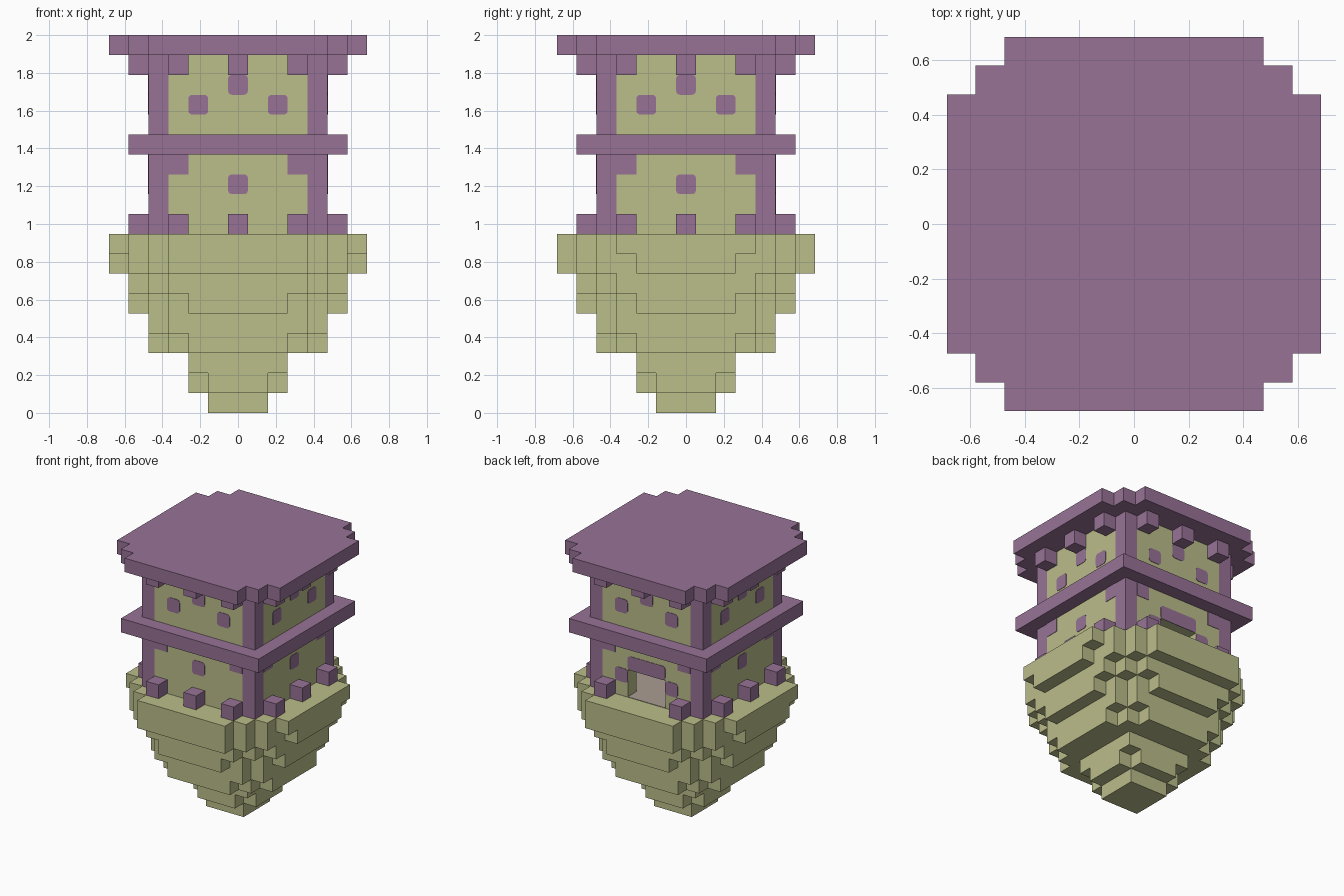
import bpy
import bmesh
from mathutils import Matrix, Vector

U = 2 / 19  # one block

if "Cube" in bpy.data.objects:
    bpy.data.objects.remove(bpy.data.objects["Cube"], do_unlink=True)


def material(name, rgb):
    m = bpy.data.materials.new(name)
    m.use_nodes = True
    m.diffuse_color = (*rgb, 1)
    m.node_tree.nodes["Principled BSDF"].inputs["Base Color"].default_value = (*rgb, 1)
    return m


PURPLE = material("purple", (0.31, 0.171, 0.305))
SAND = material("pale_sand", (0.497, 0.509, 0.254))
FLOOR = material("dusty_mauve", (0.40, 0.34, 0.29))


def finish(name, bm, mat):
    bmesh.ops.recalc_face_normals(bm, faces=bm.faces)
    bmesh.ops.scale(bm, vec=(U, U, U), verts=bm.verts)
    mesh = bpy.data.meshes.new(name)
    bm.to_mesh(mesh)
    bm.free()
    mesh.materials.append(mat)
    ob = bpy.data.objects.new(name, mesh)
    bpy.context.collection.objects.link(ob)
    return ob


def block(name, lo, hi, mat, turn=0):
    """Box between two corners, in blocks, turned by quarter turns."""
    bm = bmesh.new()
    lo, hi = Vector(lo), Vector(hi)
    bmesh.ops.create_cube(bm, size=1)
    bmesh.ops.scale(bm, vec=hi - lo, verts=bm.verts)
    bmesh.ops.translate(bm, vec=(lo + hi) / 2, verts=bm.verts)
    bm.transform(Matrix.Rotation(turn * 1.5707963, 4, "Z"))
    return finish(name, bm, mat)


def stepped_layer(name, z, half, reach, mat):
    """One block high slab whose corners step in along x + y = reach."""
    x, y = half, reach - half
    corner = [(x, y)]
    while y < half:
        corner += [(x - 1, y), (x - 1, y + 1)]
        x, y = x - 1, y + 1
    outline = []
    for _ in range(4):
        outline += corner
        corner = [(-b, a) for a, b in corner]
    bm = bmesh.new()
    face = bm.faces.new([bm.verts.new((a, b, z)) for a, b in outline])
    top = bmesh.ops.extrude_face_region(bm, geom=[face])["geom"]
    bmesh.ops.translate(bm, vec=(0, 0, 1),
                        verts=[v for v in top if isinstance(v, bmesh.types.BMVert)])
    return finish(name, bm, mat)


def patch(name, x, z, turn, rounded=True, width=1):
    """Thin painted plate on a tower wall."""
    bm = bmesh.new()
    bmesh.ops.create_cube(bm, size=1)
    bmesh.ops.scale(bm, vec=(width, 0.06, 1), verts=bm.verts)
    if rounded:
        edges = [e for e in bm.edges
                 if abs(e.verts[0].co.y - e.verts[1].co.y) > 0.01]
        bmesh.ops.bevel(bm, geom=edges, offset=0.2, segments=3,
                        profile=0.5, affect="EDGES")
    bmesh.ops.translate(bm, vec=(x, -4.5, z + 0.5), verts=bm.verts)
    bm.transform(Matrix.Rotation(turn * 1.5707963, 4, "Z"))
    return finish(name, bm, PURPLE)


# Tapering base
for z, (half, reach) in enumerate([(1.5, 3), (2.5, 4), (2.5, 5), (4.5, 7), (4.5, 8),
                                   (5.5, 8), (5.5, 9), (5.5, 10), (6.5, 10)]):
    stepped_layer(f"base_layer_{z}", z, half, reach, SAND)
for turn in range(4):
    w = 2.5 if turn % 2 else 3.5
    block(f"base_ledge_{turn}", (-w, -6.5, 7), (w, -5.5, 8), SAND, turn)

# Both storeys: walls, corner posts and painted marks
BACK = 2
for turn in range(4):
    for name, bottom, top in (("lower", 9, 13), ("upper", 14, 18)):
        block(f"{name}_post_{turn}", (3.5, -4.5, bottom), (4.5, -3.5, top), PURPLE, turn)
        if name == "lower" and turn == BACK:
            for s, lo, hi in (("left", -3.5, -1.5), ("right", 1.5, 3.5)):
                block(f"doorway_wall_{s}", (lo, -4.5, 9), (hi, -3.5, 13), SAND, turn)
            block("doorway_lintel", (-1.5, -4.5, 11), (1.5, -3.5, 13), SAND, turn)
        else:
            block(f"{name}_wall_{turn}", (-3.5, -4.5, bottom), (3.5, -3.5, top), SAND, turn)
    for x in (-3, 3):
        patch(f"lower_bracket_mark_{turn}", x, 12, turn, rounded=False)
    for x in (-2, 2):
        patch(f"upper_window_{turn}", x, 15, turn)
    patch(f"upper_centre_mark_{turn}", 0, 16, turn)
    if turn == BACK:
        patch("doorway_head_mark", 0, 11, turn, width=3)
        for x in (-2, 2):
            patch("doorway_side_mark", x, 10, turn)
    else:
        patch(f"lower_window_{turn}", 0, 11, turn)

    # Cubes around the foot and under the roof
    for x in (-3, 0, 3):
        if not (turn == BACK and x == 0):
            block(f"foot_cube_{turn}", (x - .5, -5.5, 9), (x + .5, -4.5, 10), PURPLE, turn)
        block(f"roof_bracket_{turn}", (x - .5, -5.5, 17), (x + .5, -4.5, 18), PURPLE, turn)

# Room floor, middle band and roof
block("room_floor", (-3.5, -3.5, 9), (3.5, 4.5, 9.03), FLOOR)
block("middle_band", (-5.5, -5.5, 13), (5.5, 5.5, 14), PURPLE)
stepped_layer("roof_slab", 18, 6.5, 11, PURPLE)
